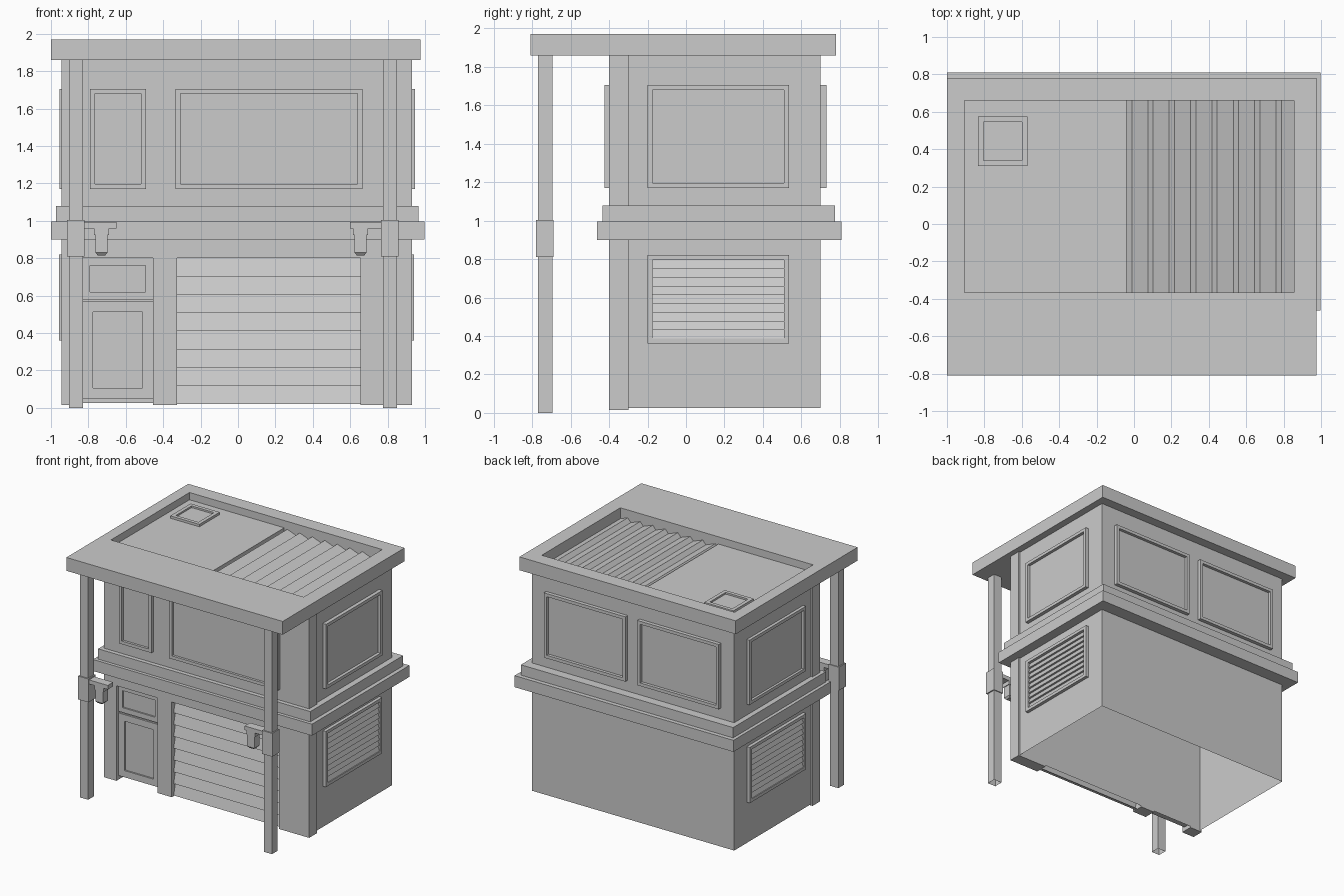
import bpy, bmesh

if "Cube" in bpy.data.objects:
    bpy.data.objects.remove(bpy.data.objects["Cube"])

# Wall mappings: (along wall, outward depth, up) -> world
SIDES = {
    "front": lambda u, d, v: (u, -0.40 - d, v),
    "back": lambda u, d, v: (u, 0.70 + d, v),
    "right": lambda u, d, v: (0.915 + d, u, v),
    "left": lambda u, d, v: (-0.93 - d, u, v),
    "top": lambda u, d, v: (u, v, 1.91 + d),
}


def make(name, verts, faces):
    bm = bmesh.new()
    vs = [bm.verts.new(v) for v in verts]
    for f in faces:
        bm.faces.new([vs[i] for i in f])
    bmesh.ops.recalc_face_normals(bm, faces=bm.faces)
    mesh = bpy.data.meshes.new(name)
    bm.to_mesh(mesh)
    bm.free()
    ob = bpy.data.objects.new(name, mesh)
    bpy.context.collection.objects.link(ob)
    return ob


def box(name, x0, x1, y0, y1, z0, z1, bottom=True):
    verts = [(x, y, z) for z in (z0, z1) for y in (y0, y1) for x in (x0, x1)]
    faces = [(4, 5, 7, 6), (0, 1, 5, 4), (1, 3, 7, 5), (3, 2, 6, 7), (2, 0, 4, 6)]
    if bottom:
        faces.append((0, 2, 3, 1))
    return make(name, verts, faces)


def rings(name, loops, cap=True):
    """Skin successive four-cornered loops; optionally fill the last one."""
    verts = [p for loop in loops for p in loop]
    faces = [(4 * k + i, 4 * k + (i + 1) % 4, 4 * k + 4 + (i + 1) % 4, 4 * k + 4 + i)
             for k in range(len(loops) - 1) for i in range(4)]
    if cap:
        k = 4 * (len(loops) - 1)
        faces.append((k, k + 1, k + 2, k + 3))
    return make(name, verts, faces)


def framed(name, side, u0, u1, v0, v1, depth, pane, rim=0.026, base=0.0, cap=True):
    """Raised frame around a recessed pane."""
    def loop(i, d):
        return [SIDES[side](u, d, v) for u, v in
                ((u0 + i, v0 + i), (u1 - i, v0 + i), (u1 - i, v1 - i), (u0 + i, v1 - i))]
    return rings(name, [loop(0, base), loop(0, depth), loop(rim, depth), loop(rim, pane)], cap)


def slats(name, side, u0, u1, v0, v1, count, d_in, d_out):
    """Overlapping boards, each leaning out at its lower edge."""
    step = (v1 - v0) / count
    prof = []
    for i in range(count):
        prof += [(d_in, v0 + i * step), (d_out, v0 + i * step)]
    prof.append((d_in, v1))
    n = len(prof)
    verts = [SIDES[side](u, d, v) for u in (u0, u1) for d, v in prof]
    return make(name, verts, [(i, i + 1, n + i + 1, n + i) for i in range(n - 1)])


# Hollow ground floor, upper floor and their thicker front walls
box("ground_floor_walls", -0.93, 0.915, -0.30, 0.70, 0.025, 0.95, bottom=False)
box("upper_floor_walls", -0.93, 0.915, -0.30, 0.70, 1.0, 1.87)
box("upper_front_wall", -0.945, 0.93, -0.40, -0.30, 1.0, 1.87)
for name, x0, x1, z0 in (("front_pier_left", -0.945, -0.83, 0.015),
                         ("front_pier_middle", -0.455, -0.325, 0.015),
                         ("front_pier_right", 0.655, 0.93, 0.015),
                         ("front_lintel_door", -0.83, -0.455, 0.80),
                         ("front_lintel_garage", -0.325, 0.655, 0.80)):
    box(name, x0, x1, -0.40, -0.30, z0, 0.95)

# Ledges between the floors
box("lower_ledge", -1.0, 0.998, -0.462, 0.81, 0.90, 0.995)
box("upper_ledge", -0.973, 0.965, -0.435, 0.775, 0.995, 1.08)

# Roof slab with a sunken top
def rect(x0, x1, y0, y1, z):
    return [(x0, y0, z), (x1, y0, z), (x1, y1, z), (x0, y1, z)]

outer, inner = (-1.0, 0.975, -0.81, 0.78), (-0.905, 0.855, -0.365, 0.66)
rings("roof_rim", [rect(*outer, 1.86), rect(*outer, 1.97), rect(*inner, 1.97),
                   rect(*inner, 1.865)], cap=False)
make("roof_underside", rect(*outer, 1.86), [(0, 1, 2, 3)])
box("roof_flat_panel", -0.905, -0.04, -0.365, 0.66, 1.865, 1.91)

# Corrugated roof panel
prof = []
for i in range(8):
    x = -0.04 + i * 0.1142
    prof += [(x, 1.873), (x + 0.028, 1.905)]
prof.append((0.855, 1.88))
n = len(prof)
make("roof_corrugated_panel", [(x, y, z) for y in (-0.365, 0.66) for x, z in prof],
     [(i, i + 1, n + i + 1, n + i) for i in range(n - 1)])

# Roof hatch
framed("roof_hatch", "top", -0.835, -0.57, 0.31, 0.575, 0.02, 0.006, rim=0.03)

# Upper windows
for name, side, u0, u1, depth in (("front_window_small", "front", -0.79, -0.493, 0.025),
                                  ("front_window_large", "front", -0.333, 0.665, 0.025),
                                  ("back_window_a", "back", 0.043, 0.787, 0.03),
                                  ("back_window_b", "back", -0.81, -0.067, 0.03),
                                  ("right_window", "right", -0.20, 0.535, 0.03),
                                  ("left_window", "left", -0.20, 0.535, 0.025)):
    framed(name, side, u0, u1, 1.17, 1.705, depth, 0.005)

# Louvred vents on both sides
for side in ("right", "left"):
    framed(side + "_vent_frame", side, -0.20, 0.535, 0.36, 0.82, 0.027, 0.002)
    slats(side + "_vent_slats", side, -0.174, 0.509, 0.386, 0.793, 9, 0.004, 0.02)

# Garage shutter and door
slats("garage_shutter", "front", -0.325, 0.655, 0.02, 0.80, 8, -0.05, -0.025)
box("door_slab", -0.83, -0.455, -0.36, -0.30, 0.05, 0.80)
framed("door_lower_panel", "front", -0.83, -0.455, 0.05, 0.567, -0.025, -0.038, 0.055, -0.04)
framed("door_upper_panel", "front", -0.83, -0.455, 0.58, 0.80, -0.025, -0.038, 0.04, -0.04)

# Posts with clamps and hanging lamps
for tag, px, a0, a1, lx in (("left", -0.867, -0.83, -0.65, -0.73),
                            ("right", 0.812, 0.60, 0.775, 0.655)):
    box(tag + "_post", px - 0.037, px + 0.037, -0.77, -0.695, 0.0, 1.862, bottom=False)
    box(tag + "_post_clamp", px - 0.047, px + 0.047, -0.78, -0.688, 0.81, 1.003)
    box(tag + "_lamp_arm", a0, a1, -0.77, -0.70, 0.958, 0.992)
    box(tag + "_lamp_socket", lx - 0.039, lx + 0.039, -0.77, -0.70, 0.925, 0.958)
    w, t = 0.033, 0.02
    rings(tag + "_lamp", [rect(lx - w, lx + w, -0.768, -0.702, 0.925),
                          rect(lx - w, lx + w, -0.768, -0.702, 0.83),
                          rect(lx - t, lx + t, -0.755, -0.715, 0.815)])
